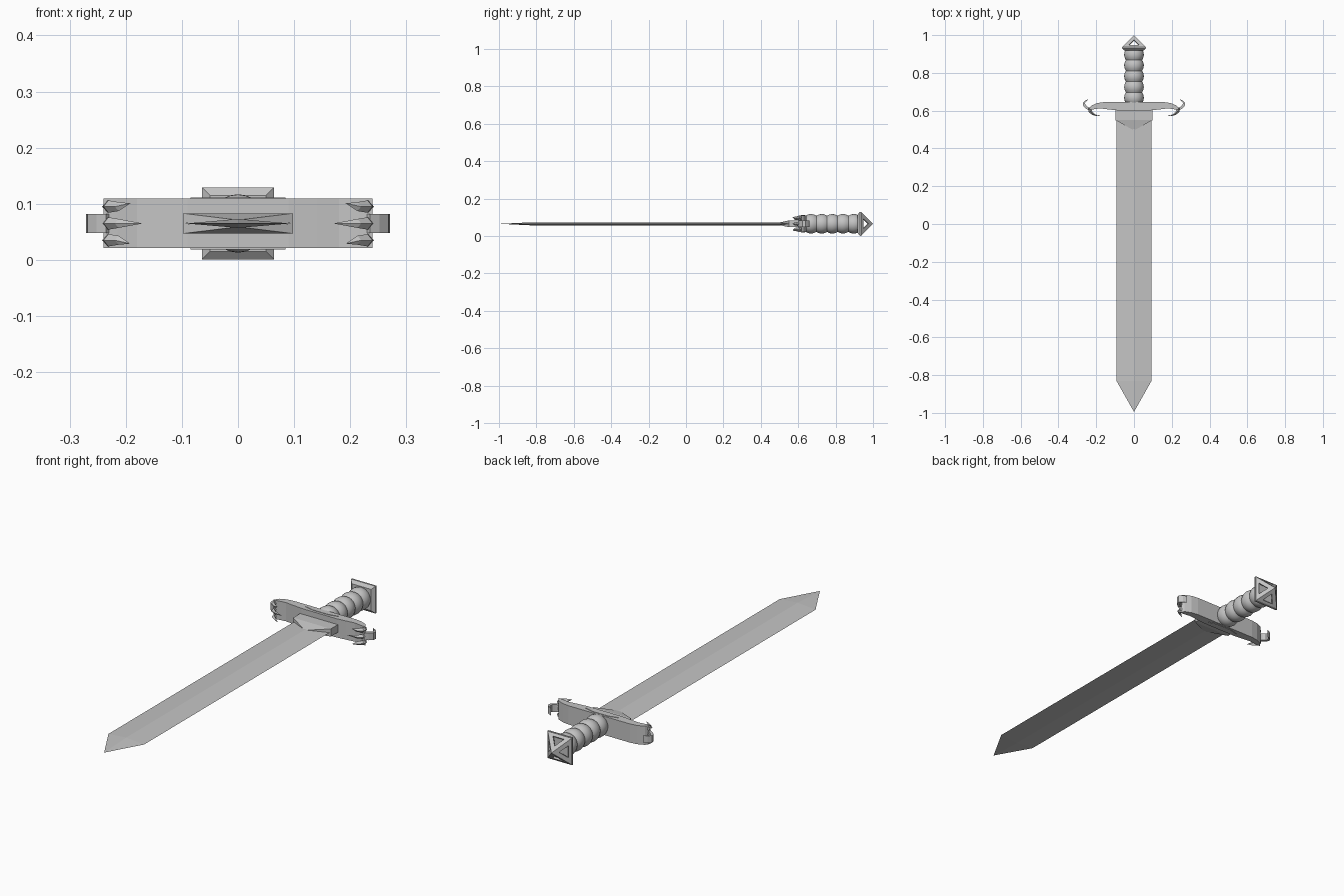
import bpy, bmesh, math
from mathutils import Vector

if "Cube" in bpy.data.objects:
    bpy.data.objects.remove(bpy.data.objects["Cube"])

MID = 0.065  # height of the sword's centre plane

steel = bpy.data.materials.new("grey steel")
steel.diffuse_color = (0.55, 0.55, 0.55, 1)
steel.use_nodes = True
steel.node_tree.nodes["Principled BSDF"].inputs["Base Color"].default_value = steel.diffuse_color


def finish(name, bm):
    bmesh.ops.recalc_face_normals(bm, faces=bm.faces[:])
    me = bpy.data.meshes.new(name)
    bm.to_mesh(me)
    bm.free()
    ob = bpy.data.objects.new(name, me)
    bpy.context.collection.objects.link(ob)
    me.materials.append(steel)
    return ob


def loft(name, rings, cap=True):
    """Skin a list of rings; a ring of one point closes to a tip."""
    bm = bmesh.new()
    rows = [[bm.verts.new(p) for p in r] for r in rings]
    for a, b in zip(rows, rows[1:]):
        n = max(len(a), len(b))
        for i in range(n):
            j = (i + 1) % n
            if len(b) == 1:
                bm.faces.new((a[i], a[j], b[0]))
            else:
                bm.faces.new((a[i], a[j], b[j], b[i]))
    if cap:
        for r in (rows[0], rows[-1]):
            if len(r) > 2:
                bm.faces.new(r)
    return finish(name, bm)


def prism(name, outline, half):
    """Extrude an XY outline up and down from the centre plane."""
    return loft(name, [[(x, y, MID + s * half) for x, y in outline] for s in (-1, 1)])


def square(y, h):
    return [(a * h, y, MID + b * h) for a, b in ((-1, -1), (1, -1), (1, 1), (-1, 1))]


# Blade: thin diamond section running to a point
def diamond(y, w, t):
    return [(-w, y, MID), (0, y, MID - t), (w, y, MID), (0, y, MID + t)]


loft("blade", [diamond(0.62, 0.093, 0.008), diamond(-0.83, 0.093, 0.008), [(0, -0.995, MID)]])

# Collar: block over the blade root, sloping down to a central point
bm = bmesh.new()
for s in (-1, 1):
    z = MID + s * 0.018
    bl, br = bm.verts.new((-0.098, 0.61, z)), bm.verts.new((0.098, 0.61, z))
    fl, fr = bm.verts.new((-0.098, 0.55, z)), bm.verts.new((0.098, 0.55, z))
    el, er = bm.verts.new((-0.098, 0.55, MID)), bm.verts.new((0.098, 0.55, MID))
    rl, rr = bm.verts.new((-0.098, 0.61, MID)), bm.verts.new((0.098, 0.61, MID))
    tip = bm.verts.new((0, 0.495, MID + s * 0.006))
    for f in ((bl, br, fr, fl), (fl, fr, tip), (fl, tip, el), (fr, er, tip),
              (bl, fl, el, rl), (br, rr, er, fr), (bl, rl, rr, br)):
        bm.faces.new(f)
bmesh.ops.remove_doubles(bm, verts=bm.verts[:], dist=0.0001)
finish("collar", bm)

# Cross guard: bar with ends drooping toward the blade
half = [(0.16, 0.645), (0.195, 0.64), (0.225, 0.627), (0.24, 0.605), (0.215, 0.607),
        (0.18, 0.612), (0.14, 0.607), (0.09, 0.602)]
prism("cross_guard", half + [(-x, y) for x, y in reversed(half)], 0.044)

# Raised plate on both faces of the guard
plate = [(-0.085, 0.624), (-0.04, 0.614), (0.04, 0.614), (0.085, 0.624), (0.04, 0.636), (-0.04, 0.636)]
prism("guard_plate", plate, 0.046)

# Guard ends: outward hook and three inward claws
hook = [(0.24, 0.661), (0.258, 0.654), (0.271, 0.64), (0.268, 0.624), (0.252, 0.609), (0.235, 0.6),
        (0.225, 0.612), (0.245, 0.62), (0.257, 0.63), (0.259, 0.642), (0.252, 0.65)]
for side, label in ((-1, "left"), (1, "right")):
    prism("hook_" + label, [(side * x, y) for x, y in hook], 0.017)
    for k in (-1, 0, 1):
        z = MID + k * 0.03
        path = [(0.235, 0.613, 0.009), (0.231, 0.592, 0.011), (0.213, 0.577, 0.008)]
        rings = [[(side * (x + r * 0.8), y, z), (side * x, y + r * 0.4, z - r),
                  (side * (x - r * 0.8), y + r * 0.5, z), (side * x, y + r * 0.4, z + r)]
                 for x, y, r in path]
        tip_x = 0.17 if k == 0 else 0.192
        rings.append([(side * tip_x, 0.57, z + k * 0.006)])
        loft("claw_" + label, rings)

# Grip: turned handle with five swellings
SEG, STEPS, BULGES = 24, 6, 5
rings = []
for i in range(BULGES * STEPS + 1):
    y = 0.64 + 0.285 * i / (BULGES * STEPS)
    r = 0.043 + 0.009 * abs(math.sin(math.pi * i / STEPS)) ** 0.8
    rings.append([(r * math.cos(2 * math.pi * a / SEG), y, MID + r * math.sin(2 * math.pi * a / SEG))
                  for a in range(SEG)])
grip = loft("grip", rings)
bpy.context.view_layer.objects.active = grip
grip.select_set(True)
bpy.ops.object.shade_smooth_by_angle(angle=math.radians(35))
grip.select_set(False)

# Pommel base: flared square foot
loft("pommel_base", [square(0.918, 0.05), square(0.93, 0.064), square(0.938, 0.064)])

# Pommel cage: pyramid with a triangular window in each side
bm = bmesh.new()
base = [bm.verts.new(p) for p in square(0.936, 0.064)]
apex = bm.verts.new((0, 1.0, MID))
sides = [bm.faces.new((base[i], base[(i + 1) % 4], apex)) for i in range(4)]
for f in sides:
    c = f.calc_center_median()
    old = list(f.verts)
    new = [bm.verts.new(c + (v.co - c) * 0.45) for v in old]
    bm.faces.remove(f)
    for i in range(3):
        j = (i + 1) % 3
        bm.faces.new((old[i], old[j], new[j], new[i]))
cage = finish("pommel_cage", bm)
if sum((p.normal.dot(p.center - Vector((0, 0.95, MID))) for p in cage.data.polygons)) < 0:
    cage.data.flip_normals()
wall = cage.modifiers.new("wall", "SOLIDIFY")
wall.thickness = 0.008
wall.offset = -1
